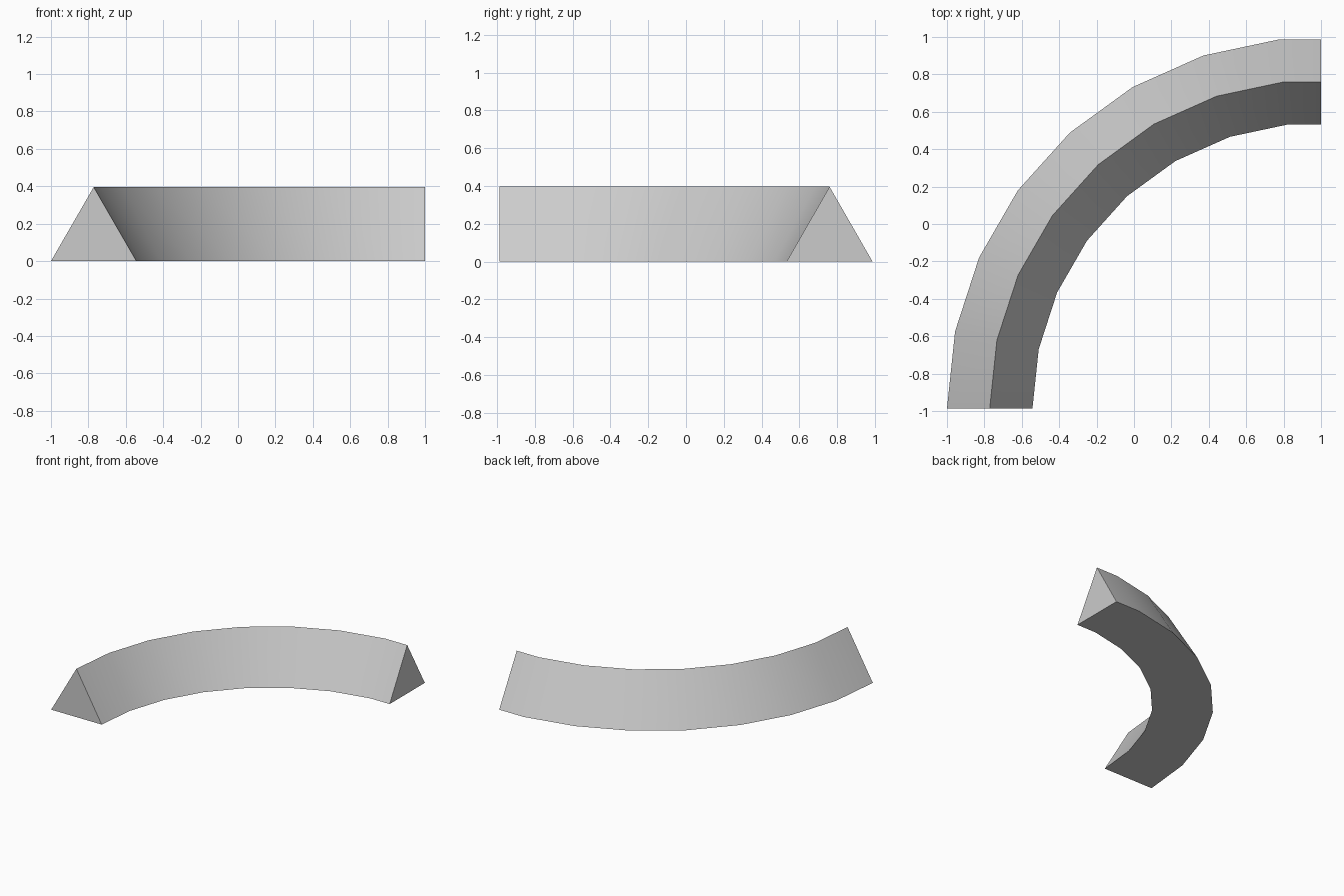
import bpy, bmesh
from math import cos, sin, radians, sqrt
from mathutils import Vector

cube = bpy.data.objects.get("Cube")
if cube:
    bpy.data.objects.remove(cube, do_unlink=True)

# Single plain grey
grey = bpy.data.materials.new("light grey")
grey.use_nodes = True
colour = (0.6, 0.6, 0.6, 1)
grey.diffuse_color = colour
grey.node_tree.nodes["Principled BSDF"].inputs["Base Color"].default_value = colour

# Equilateral triangular section swept round a quarter ring
RADIUS, SIDE, STEP = 1.985, 0.457, 12
CENTRE = Vector((RADIUS - 1, -0.987, 0))
HEIGHT = SIDE * sqrt(3) / 2
profile = [(RADIUS, 0), (RADIUS - SIDE / 2, HEIGHT), (RADIUS - SIDE, 0)]

bm = bmesh.new()
rings = []
for i in range(8):
    a = radians(180 - STEP * i)
    rings.append([bm.verts.new(CENTRE + Vector((r * cos(a), r * sin(a), z)))
                  for r, z in profile])

# Last half segment runs straight to a square end
rings.append([bm.verts.new((1, v.co.y, v.co.z)) for v in rings[-1]])

for a, b in zip(rings, rings[1:]):
    for j in range(3):
        k = (j + 1) % 3
        bm.faces.new((a[j], a[k], b[k], b[j]))
bm.faces.new(rings[0])
bm.faces.new(rings[-1])
bmesh.ops.recalc_face_normals(bm, faces=bm.faces)

mesh = bpy.data.meshes.new("curved_prism")
bm.to_mesh(mesh)
bm.free()
mesh.materials.append(grey)
prism = bpy.data.objects.new("curved_prism", mesh)
bpy.context.collection.objects.link(prism)

# Smooth along the bend, sharp at the ridge and ends
bpy.ops.object.select_all(action='DESELECT')
prism.select_set(True)
bpy.context.view_layer.objects.active = prism
bpy.ops.object.shade_smooth_by_angle(angle=radians(30))
